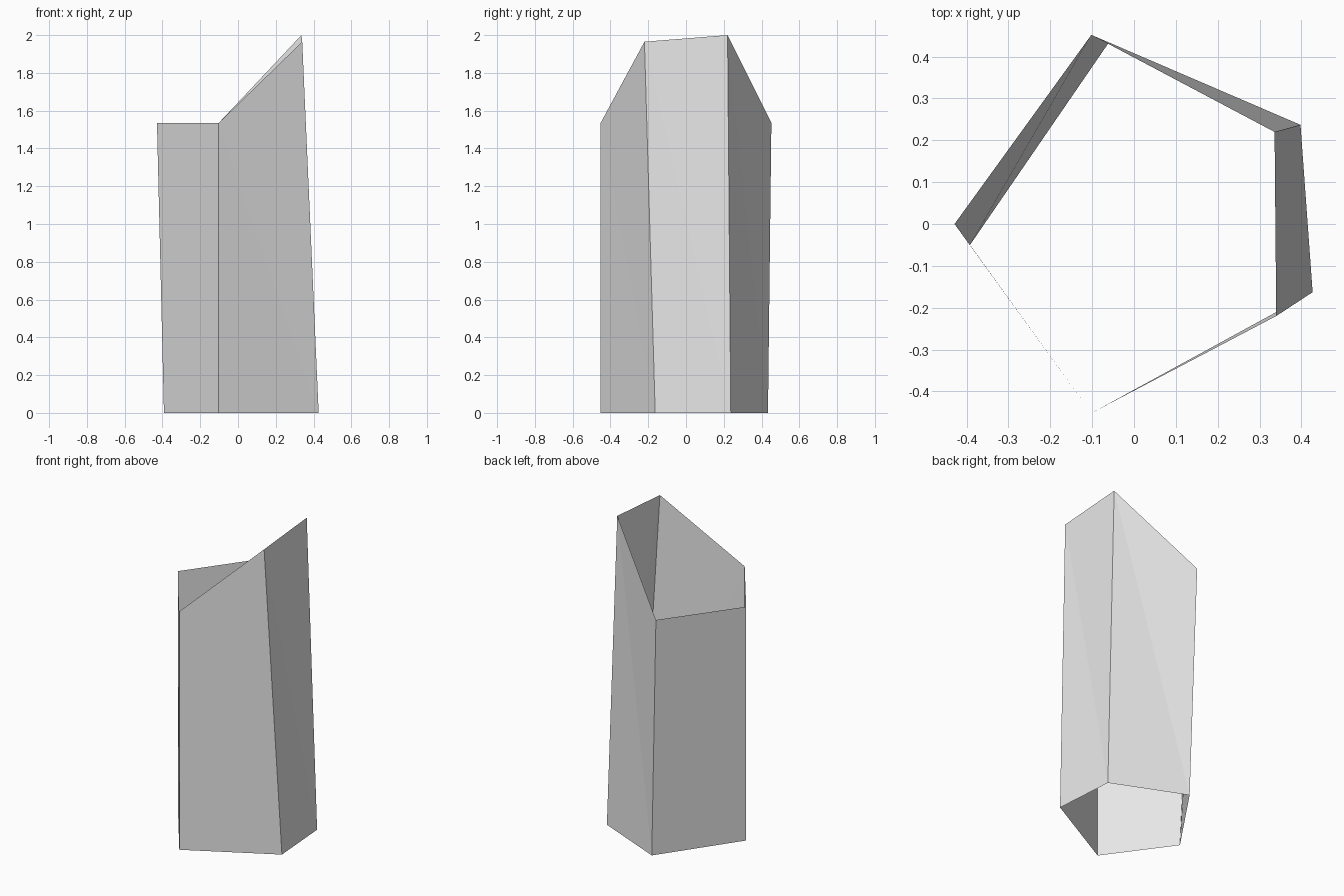
import bpy
import bmesh

cube = bpy.data.objects.get("Cube")
if cube:
    bpy.data.objects.remove(cube, do_unlink=True)

# Single plain grey
grey = bpy.data.materials.new("light_grey")
grey.use_nodes = True
colour = (0.8, 0.8, 0.8, 1)
grey.diffuse_color = colour
grey.node_tree.nodes["Principled BSDF"].inputs["Base Color"].default_value = colour

# Five corner edges of the open shaft: foot and tip of each
corners = [
    ((0.427, -0.163, 0), (0.34, -0.22, 1.965)),
    ((0.398, 0.237, 0), (0.336, 0.22, 2.0)),
    ((-0.06, 0.434, 0), (-0.102, 0.452, 1.535)),
    ((-0.392, -0.05, 0), (-0.429, 0.0, 1.535)),
    ((-0.102, -0.452, 0), (-0.102, -0.452, 1.535)),
]

# Walls between neighbouring corners, open at both ends
bm = bmesh.new()
edges = [(bm.verts.new(foot), bm.verts.new(tip)) for foot, tip in corners]
for i, (foot, tip) in enumerate(edges):
    next_foot, next_tip = edges[(i + 1) % len(edges)]
    bm.faces.new((foot, next_foot, tip))
    bm.faces.new((next_foot, next_tip, tip))

mesh = bpy.data.meshes.new("shaft_walls")
bm.to_mesh(mesh)
bm.free()
mesh.materials.append(grey)
shaft = bpy.data.objects.new("shaft_walls", mesh)
bpy.context.collection.objects.link(shaft)
